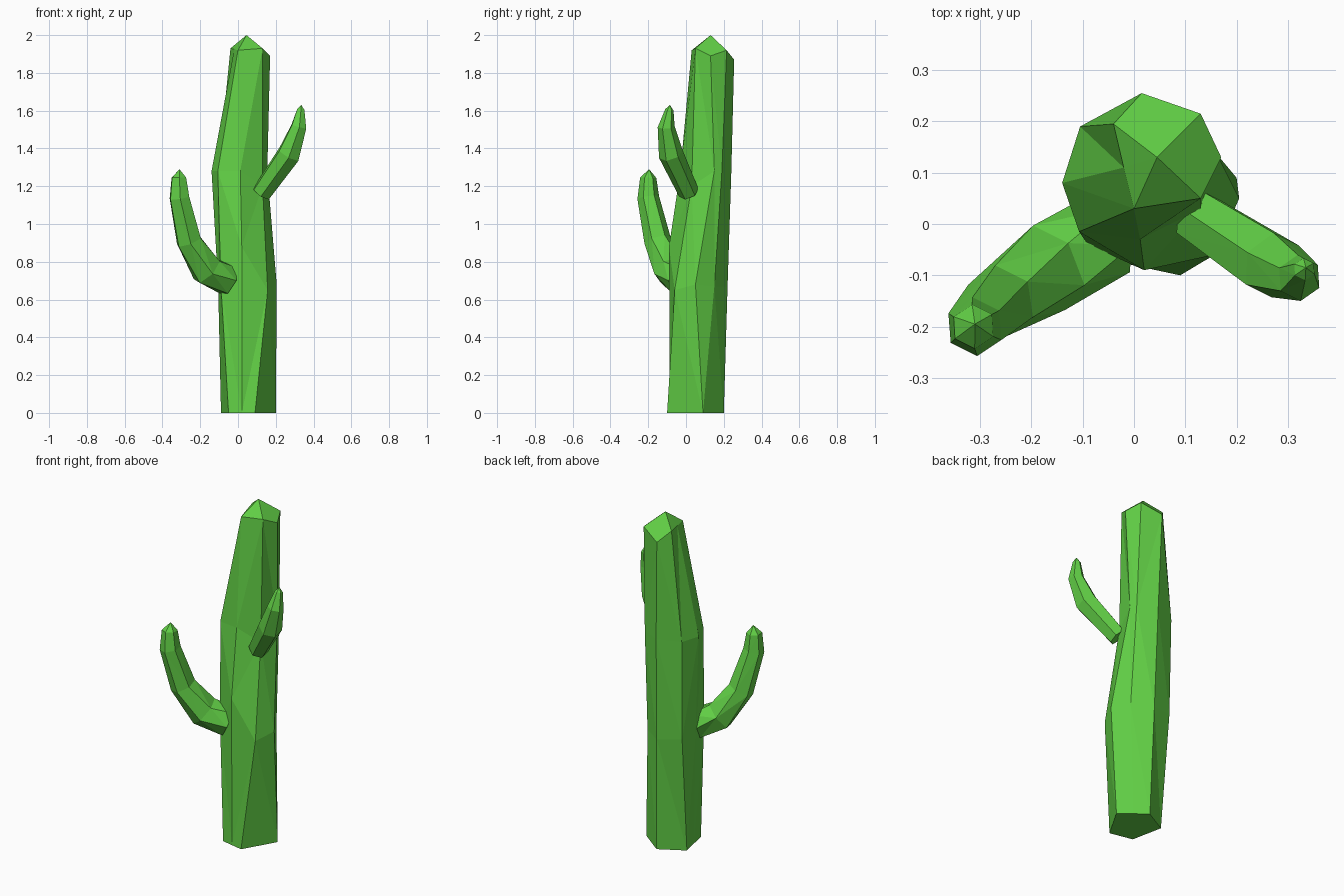
import bpy, bmesh, math
from mathutils import Vector

if "Cube" in bpy.data.objects:
    bpy.data.objects.remove(bpy.data.objects["Cube"])

green = bpy.data.materials.new("cactus_green")
green.diffuse_color = (0.12, 0.62, 0.06, 1)
green.use_nodes = True
green.node_tree.nodes["Principled BSDF"].inputs["Base Color"].default_value = green.diffuse_color


def skin(name, rings, tip):
    """Join equal-sized rings into a closed faceted tube ending in a point."""
    bm = bmesh.new()
    loops = [[bm.verts.new(p) for p in ring] for ring in rings]
    n = len(loops[0])
    for lo, hi in zip(loops, loops[1:]):
        for i in range(n):
            j = (i + 1) % n
            bm.faces.new((lo[i], lo[j], hi[j], hi[i]))
    bm.faces.new(loops[0][::-1])
    top = bm.verts.new(tip)
    for i in range(n):
        bm.faces.new((loops[-1][i], loops[-1][(i + 1) % n], top))
    bmesh.ops.triangulate(bm, faces=[f for f in bm.faces if len(f.verts) == 4])
    bmesh.ops.recalc_face_normals(bm, faces=bm.faces)
    me = bpy.data.meshes.new(name)
    bm.to_mesh(me)
    bm.free()
    me.materials.append(green)
    ob = bpy.data.objects.new(name, me)
    bpy.context.collection.objects.link(ob)
    return ob


def arm(name, path, tip, sides=6):
    """Sweep a polygon along (x, y, z, radius) points."""
    pts = [Vector(p[:3]) for p in path] + [Vector(tip)]
    rings = []
    for k, p in enumerate(path):
        t = (pts[k + 1] - pts[max(k - 1, 0)]).normalized()
        side = t.cross(Vector((0.45, 0.9, 0))).normalized()
        up = t.cross(side)
        rings.append([pts[k] + p[3] * (side * math.cos(a) + up * math.sin(a))
                      for a in (2 * math.pi * i / sides for i in range(sides))])
    return skin(name, rings, tip)


# Trunk: ridges running bottom to top, listed counter-clockwise from front left
ridges = [
    [(-.05, -.07, 0), (-.09, -.04, .67), (-.107, -.015, 1.28), (0, .03, 1.92)],
    [(.02, -.085, 0), (.02, -.09, .88), (.012, -.03, 1.28), (.065, .04, 1.925)],
    [(.09, -.10, 0), (.157, -.06, .65), (.13, .03, 1.2), (.13, .05, 1.93)],
    [(.20, .09, 0), (.205, .05, .68), (.155, .15, 1.28), (.17, .13, 1.89)],
    [(.128, .145, 0), (.15, .15, .67), (.14, .19, 1.28), (.13, .215, 1.92)],
    [(.055, .20, 0), (.04, .22, .67), (.03, .24, 1.28), (.015, .255, 1.87)],
    [(-.09, .12, 0), (-.10, .18, .69), (-.105, .19, 1.28), (-.04, .195, 1.93)],
    [(-.07, .025, 0), (-.105, .06, .67), (-.14, .08, 1.28), (-.02, .11, 1.925)],
]
skin("trunk", list(zip(*ridges)), (.045, .13, 2.0))

# Lower left arm
arm("left_arm", [(-.05, -.02, .70, .085), (-.165, -.085, .755, .09),
                 (-.26, -.15, .91, .072), (-.31, -.20, 1.14, .058),
                 (-.313, -.20, 1.245, .043)], (-.31, -.195, 1.29))

# Upper right arm
arm("right_arm", [(.125, .015, 1.165, .055), (.27, -.08, 1.37, .066),
                  (.322, -.105, 1.515, .045), (.332, -.088, 1.605, .022)],
    (.335, -.085, 1.63))
